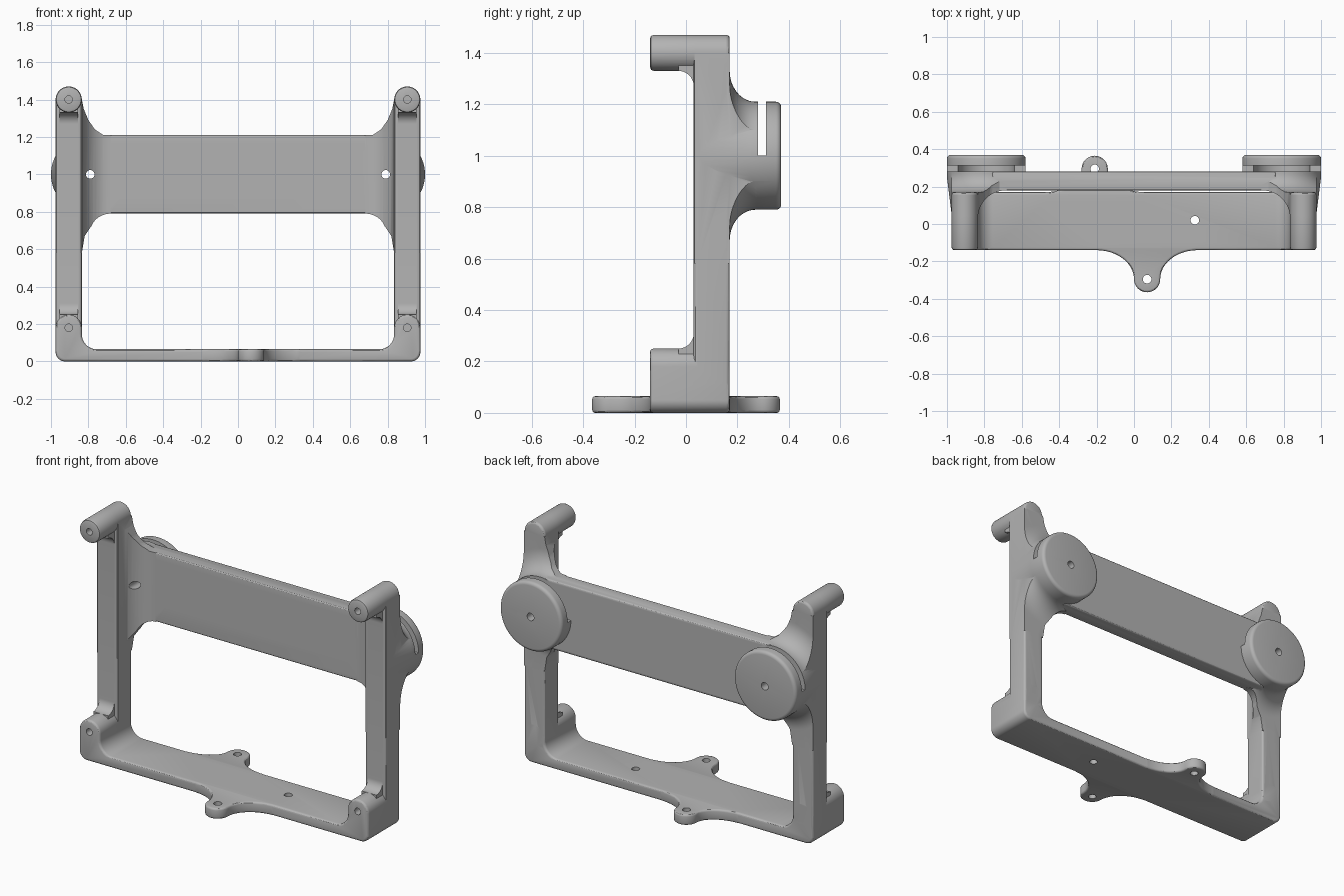
import bpy, bmesh, math

cube = bpy.data.objects.get("Cube")
if cube:
    bpy.data.objects.remove(cube, do_unlink=True)


def arc(cx, cy, r, a0, a1, ry=None, n=12):
    """Points on an arc, angles in degrees."""
    angles = [math.radians(a0 + (a1 - a0) * i / n) for i in range(n + 1)]
    return [(cx + r * math.cos(a), cy + (ry or r) * math.sin(a)) for a in angles]


def make_object(name, bm):
    bmesh.ops.remove_doubles(bm, verts=bm.verts, dist=0.0002)
    bmesh.ops.recalc_face_normals(bm, faces=bm.faces)
    mesh = bpy.data.meshes.new(name)
    bm.to_mesh(mesh)
    bm.free()
    obj = bpy.data.objects.new(name, mesh)
    bpy.context.collection.objects.link(obj)
    return obj


def bake(obj):
    """Apply every modifier on the object."""
    bpy.context.view_layer.update()
    graph = bpy.context.evaluated_depsgraph_get()
    mesh = bpy.data.meshes.new_from_object(obj.evaluated_get(graph))
    obj.modifiers.clear()
    obj.data = mesh


def prism(name, points, axis, lo, hi, bevel=0.0):
    """Extrude a 2D outline along an axis, with rounded cap edges."""
    place = {"x": lambda a, b, c: (c, a, b),
             "y": lambda a, b, c: (a, c, b),
             "z": lambda a, b, c: (a, b, c)}[axis]
    clean = []
    for p in points:
        if not clean or math.dist(p, clean[-1]) > 0.001:
            clean.append(p)
    bm = bmesh.new()
    rings = [[bm.verts.new(place(a, b, c)) for a, b in clean] for c in (lo, hi)]
    for ring in rings:
        bm.faces.new(ring)
    for i in range(len(clean)):
        bm.faces.new((rings[0][i - 1], rings[0][i], rings[1][i], rings[1][i - 1]))
    obj = make_object(name, bm)
    if bevel:
        mod = obj.modifiers.new("Round", "BEVEL")
        mod.width = bevel
        mod.segments = 3
        mod.limit_method = "ANGLE"
        mod.angle_limit = math.radians(40)
        mod.use_clamp_overlap = False
        bake(obj)
    return obj


def lathe(name, cx, cz, profile, n=64):
    """Revolve (radius, y) points about an axis that runs along y."""
    bm = bmesh.new()
    rings = [[bm.verts.new((cx + r * math.cos(2 * math.pi * i / n), y,
                            cz + r * math.sin(2 * math.pi * i / n)))
              for i in range(n)] for r, y in profile]
    for a, b in zip(rings, rings[1:]):
        for i in range(n):
            bm.faces.new((a[i - 1], a[i], b[i], b[i - 1]))
    bm.faces.new(rings[0])
    bm.faces.new(rings[-1])
    return make_object(name, bm)


def boolean(target, other, operation):
    mod = target.modifiers.new("Bool", "BOOLEAN")
    mod.operation = operation
    mod.solver = "EXACT"
    mod.object = other
    bake(target)
    bpy.data.objects.remove(other, do_unlink=True)


def rect(a0, b0, a1, b1):
    return [(a0, b0), (a1, b0), (a1, b1), (a0, b1)]


# Sizes shared by the parts
POST_X, POST_R = 0.905, 0.07
DISC_X, DISC_Z, DISC_R = 0.79, 1.0, 0.21
FRONT, BACK = -0.14, 0.17

# Shoulder: web between post and bar, flaring back to the disc
web = ([(0.975, 0.58), (0.975, 1.4), (0.835, 1.4), (0.825, 1.35), (0.8, 1.29),
        (0.765, 1.24), (0.72, 1.21), (0.68, 1.21)]
       + arc(0.68, 0.69, 0.11, 90, 20, ry=0.1) + [(0.82, 0.67), (0.835, 0.58)])
side = prism("side", web, "y", 0.034, 0.3)
flare = [(0.5, 0.0), (0.5, BACK)] + arc(0.33, 0.27, 0.12, -90, -180, ry=0.1) + [(DISC_R, 0.28)]
boolean(side, lathe("flare", DISC_X, DISC_Z, flare), "INTERSECT")

# Round back disc
disc = [(0.185, 0.05), (DISC_R, 0.25)] + arc(0.19, 0.35, 0.02, 0, 90, n=4)
boolean(side, lathe("disc", DISC_X, DISC_Z, disc), "UNION")

# Hollow between the posts with rounded plan corners
hollow = [(0.3, -0.5), (0.835, -0.5)] + arc(0.685, 0.03, 0.15, 0, 90) + [(0.3, 0.18)]
boolean(side, prism("hollow", hollow, "z", 0.4, 1.6), "DIFFERENCE")

# Insert slot: open above, round pocket below
boolean(side, prism("slot", rect(0.5, DISC_Z, 1.1, 1.4), "y", 0.28, 0.312), "DIFFERENCE")
boolean(side, lathe("pocket", DISC_X, DISC_Z, [(0.15, 0.28), (0.15, 0.312)]), "DIFFERENCE")

# Post with arched top
post = ([(POST_X - POST_R, 0.1), (POST_X + POST_R, 0.1)]
        + arc(POST_X, 1.4, POST_R, 0, 180, n=24))
boolean(side, prism("post", post, "y", 0.03, BACK, 0.014), "UNION")

# Top arm and the fillets where arm and foot meet the post
arm = ([(POST_R - 0.015, FRONT), (POST_R - 0.004, FRONT + 0.004), (POST_R, FRONT + 0.015)]
       + [(POST_R, 0.155), (POST_R - 0.014, 0.168)])
boolean(side, lathe("arm", POST_X, 1.4, arm, 48), "UNION")
lower = [(-0.03, 0.2), (0.08, 0.2), (0.08, 0.31)] + arc(-0.03, 0.31, 0.06, 0, -90)
upper = [(-0.03, 1.38), (0.08, 1.38), (0.08, 1.27)] + arc(-0.03, 1.27, 0.06, 0, 90)
for name, outline in (("foot_fillet", lower), ("arm_fillet", upper)):
    boolean(side, prism(name, outline, "x", 0.855, 0.955), "UNION")

# Second side by mirroring
side.modifiers.new("Mirror", "MIRROR").use_mirror_merge = False
bake(side)

# Base with rounded corners and arched feet
half = (arc(0.925, 0.05, 0.05, -90, 0) + arc(POST_X, 0.18, POST_R, 0, 180, n=24)
        + arc(0.755, 0.145, 0.08, 0, -90))
outline = half + [(-x, z) for x, z in reversed(half)]
frame = prism("mount_frame", outline, "y", FRONT, BACK, 0.014)


# Screw tabs on the base
def tab(name, cx, edge, sign):
    tip = 0.295
    ry = tip - abs(edge)
    pts = ([(-0.27, 0.06 - abs(edge))] + arc(-0.27, -tip, 0.2, 90, 0, ry)
           + arc(0, -tip, 0.07, 180, 360, n=20)
           + arc(0.27, -tip, 0.2, 180, 90, ry) + [(0.27, 0.06 - abs(edge))])
    return prism(name, [(cx + x, -sign * y) for x, y in pts], "z", 0, 0.065, 0.012)


boolean(frame, tab("front_tab", 0.07, FRONT, -1), "UNION")
boolean(frame, tab("back_tab", -0.21, BACK, 1), "UNION")

# Cross bar, then join the sides
bar = prism("cross_bar", rect(0.18, 0.79, 0.28, 1.21), "x", -0.76, 0.76, 0.01)
boolean(side, bar, "UNION")
boolean(frame, side, "UNION")

# Screw holes
for x, y in ((0.07, -0.295), (-0.21, 0.295), (0.325, 0.02)):
    boolean(frame, prism("base_hole", arc(x, y, 0.023, 0, 345, n=23), "z", -0.1, 0.2), "DIFFERENCE")
for s in (-1, 1):
    boolean(frame, lathe("disc_hole", s * DISC_X, DISC_Z, [(0.023, -0.1), (0.023, 0.5)], 24), "DIFFERENCE")
    for z in (0.18, 1.4):
        boolean(frame, lathe("arm_hole", s * POST_X, z, [(0.02, -0.3), (0.02, 0.0)], 24), "DIFFERENCE")

# Single grey material
grey = bpy.data.materials.new("matte_grey")
grey.use_nodes = True
colour = (0.45, 0.45, 0.45, 1.0)
grey.diffuse_color = colour
grey.node_tree.nodes["Principled BSDF"].inputs["Base Color"].default_value = colour
frame.data.materials.clear()
frame.data.materials.append(grey)
for face in frame.data.polygons:
    face.material_index = 0

bpy.ops.object.select_all(action="DESELECT")
frame.select_set(True)
bpy.context.view_layer.objects.active = frame
bpy.ops.object.shade_smooth_by_angle(angle=math.radians(30))
